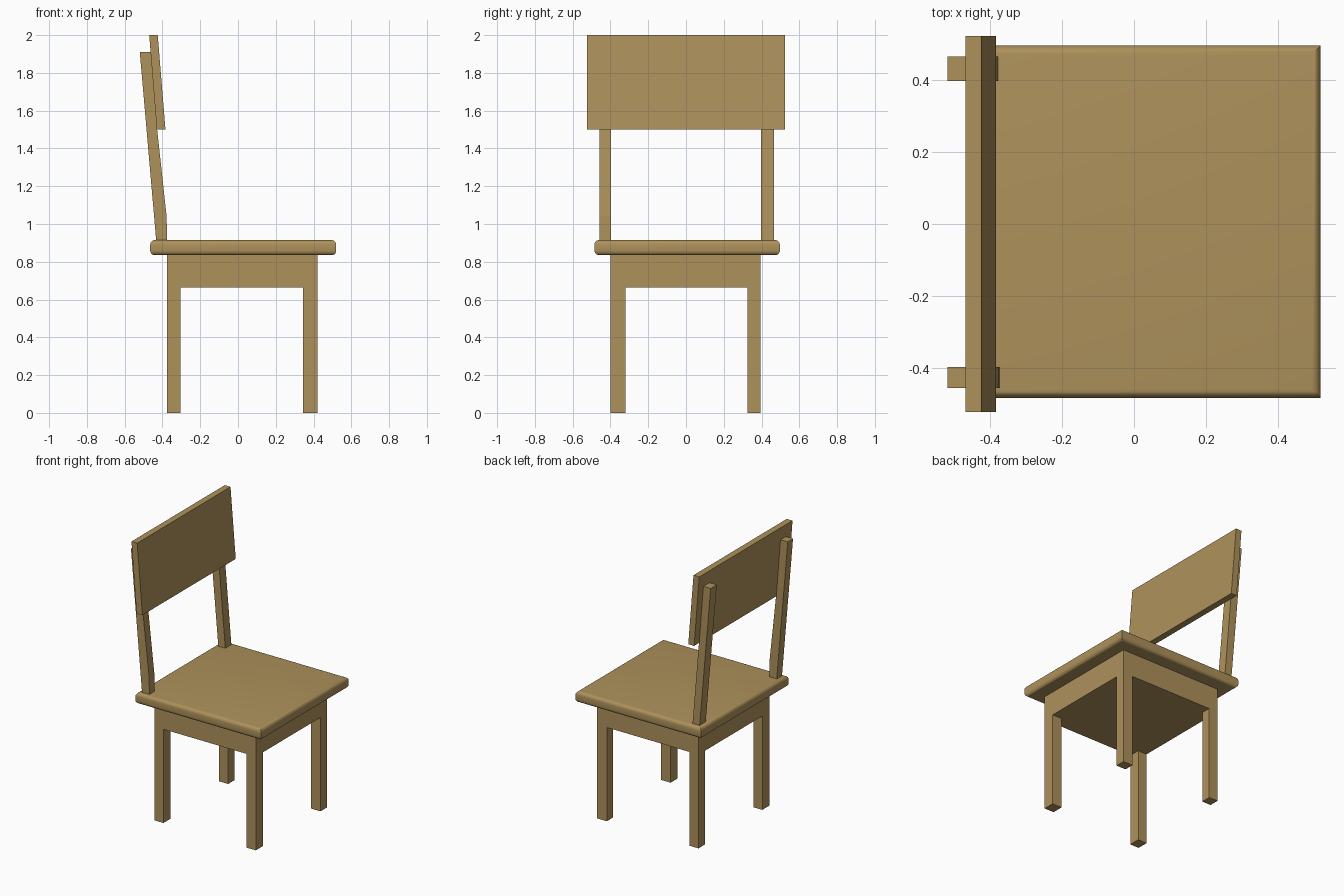
import bpy, bmesh

if "Cube" in bpy.data.objects:
    bpy.data.objects.remove(bpy.data.objects["Cube"])

wood = bpy.data.materials.new("oak wood")
wood.diffuse_color = (0.42, 0.285, 0.105, 1)
wood.use_nodes = True
wood.node_tree.nodes["Principled BSDF"].inputs["Base Color"].default_value = wood.diffuse_color


def finish(name, bm):
    bmesh.ops.recalc_face_normals(bm, faces=bm.faces)
    me = bpy.data.meshes.new(name)
    bm.to_mesh(me)
    bm.free()
    me.materials.append(wood)
    ob = bpy.data.objects.new(name, me)
    bpy.context.collection.objects.link(ob)
    return ob


def prism(name, profile, y0, y1):
    """Extrude an (x, z) profile along y."""
    bm = bmesh.new()
    face = bm.faces.new([bm.verts.new((x, y0, z)) for x, z in profile])
    ext = bmesh.ops.extrude_face_region(bm, geom=[face])
    verts = [v for v in ext["geom"] if isinstance(v, bmesh.types.BMVert)]
    bmesh.ops.translate(bm, verts=verts, vec=(0, y1 - y0, 0))
    return bm if name is None else finish(name, bm)


def box(name, x0, x1, y0, y1, z0, z1):
    return prism(name, [(x0, z0), (x1, z0), (x1, z1), (x0, z1)], y0, y1)


# Solid apron block with four flush legs
box("apron", -0.375, 0.42, -0.40, 0.395, 0.665, 0.84)
for side, x0, x1 in (("left", -0.375, -0.305), ("right", 0.345, 0.42)):
    for end, y0, y1 in (("front", -0.40, -0.32), ("back", 0.325, 0.395)):
        box(f"{end}_{side}_leg", x0, x1, y0, y1, 0, 0.665)

# Seat with rounded rims and mitred corners
bm = box(None, -0.465, 0.52, -0.485, 0.497, 0.835, 0.915)
rims = [e for e in bm.edges if abs(e.verts[0].co.z - e.verts[1].co.z) < 1e-4]
bmesh.ops.bevel(bm, geom=rims, offset=0.025, segments=5, profile=0.5,
                affect='EDGES')
seat = finish("seat", bm)
bpy.context.view_layer.objects.active = seat
seat.select_set(True)
bpy.ops.object.shade_smooth_by_angle(angle=0.6)

# Leaning back posts, the front one slightly kinked near the seat
prism("back_post_rear",
      [(-0.432, 0.90), (-0.377, 0.90), (-0.463, 1.91), (-0.52, 1.91)],
      0.398, 0.466)
prism("back_post_front",
      [(-0.432, 0.90), (-0.375, 0.90), (-0.378, 1.04), (-0.428, 1.5),
       (-0.463, 1.91), (-0.52, 1.91)],
      -0.457, -0.398)

# Leaning backrest panel
prism("backrest",
      [(-0.43, 1.5), (-0.384, 1.5), (-0.425, 2.0), (-0.47, 2.0)],
      -0.523, 0.523)
